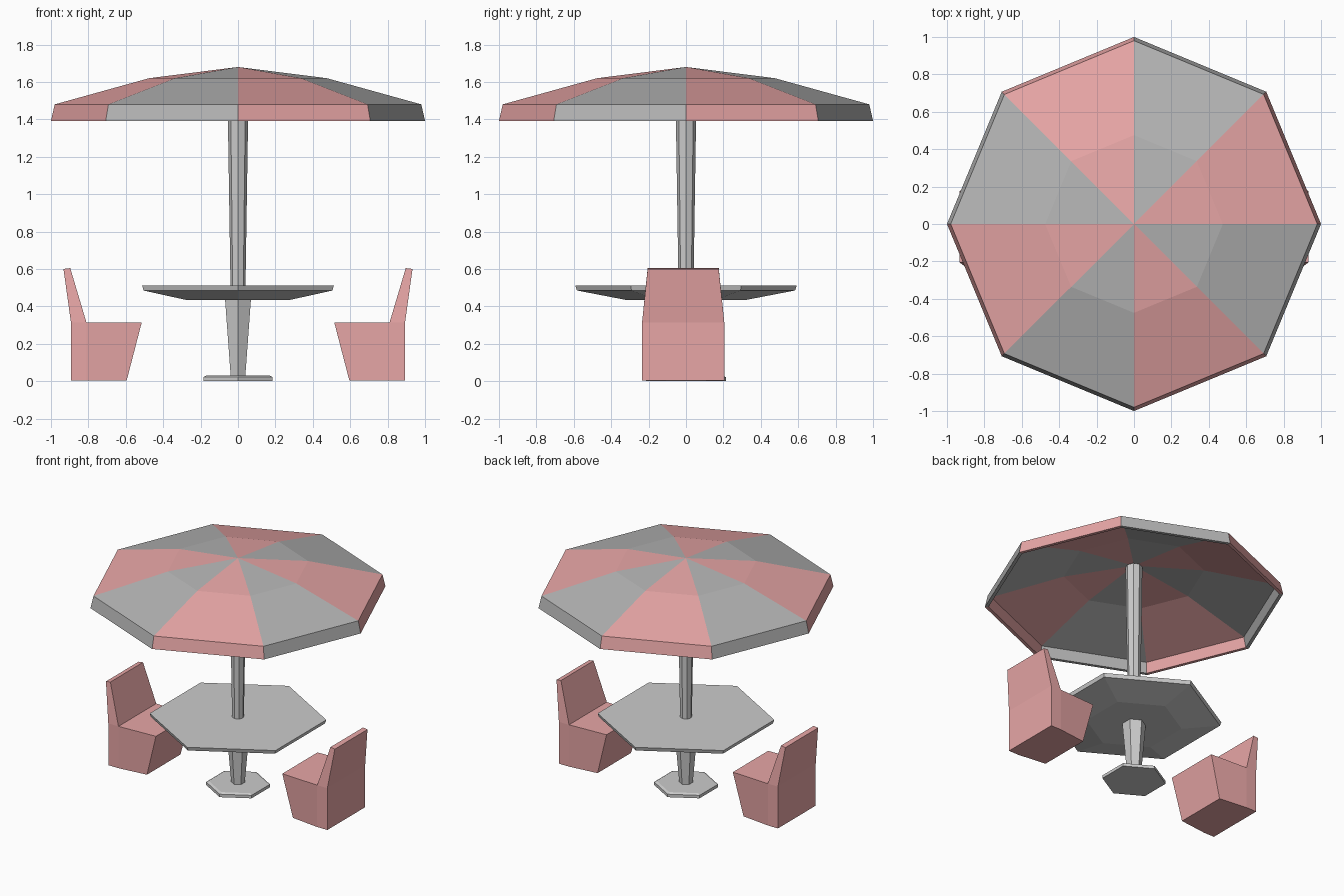
import bpy, bmesh
from math import cos, sin, tau

if "Cube" in bpy.data.objects:
    bpy.data.objects.remove(bpy.data.objects["Cube"])


def material(name, rgb):
    m = bpy.data.materials.new(name)
    m.diffuse_color = (*rgb, 1)
    m.use_nodes = True
    m.node_tree.nodes["Principled BSDF"].inputs["Base Color"].default_value = m.diffuse_color
    return m


pink = material("pink", (0.8, 0.38, 0.38))
grey = material("grey", (0.46, 0.46, 0.46))


def finish(name, bm, mats=()):
    bmesh.ops.recalc_face_normals(bm, faces=bm.faces)
    me = bpy.data.meshes.new(name)
    bm.to_mesh(me)
    bm.free()
    for m in mats:
        me.materials.append(m)
    ob = bpy.data.objects.new(name, me)
    bpy.context.collection.objects.link(ob)
    return ob


def lathe(name, profile, sides, start=0.0, mats=(), cap=True):
    """Faceted turning of (radius, z) points; radius 0 becomes a single tip.
    With two materials the sectors alternate."""
    bm = bmesh.new()
    rings = []
    for r, z in profile:
        if r == 0:
            rings.append([bm.verts.new((0, 0, z))] * sides)
        else:
            rings.append([bm.verts.new((r * cos(start + tau * i / sides),
                                        r * sin(start + tau * i / sides), z))
                          for i in range(sides)])
    for a, b in zip(rings, rings[1:]):
        for i in range(sides):
            j = (i + 1) % sides
            f = bm.faces.new(list(dict.fromkeys((a[i], a[j], b[j], b[i]))))
            f.material_index = i % 2 if len(mats) > 1 else 0
    if cap:
        bm.faces.new(rings[0])
        bm.faces.new(rings[-1])
    return finish(name, bm, mats)


def chair(name, side):
    # (x, z, half width) around the side outline
    outline = [(0.595, 0.005, 0.195), (0.81, 0.005, 0.22), (0.893, 0.005, 0.22),
               (0.893, 0.313, 0.22), (0.933, 0.60, 0.19), (0.897, 0.605, 0.19),
               (0.81, 0.313, 0.22), (0.515, 0.313, 0.205)]
    bm = bmesh.new()
    rows = [[bm.verts.new((side * x, -0.015 + s * w, z)) for x, z, w in outline]
            for s in (-1, 1)]
    for row in rows:
        for quad in ((0, 1, 6, 7), (1, 2, 3, 6), (3, 4, 5, 6)):
            bm.faces.new([row[k] for k in quad])
    a, b = rows
    n = len(outline)
    for i in range(n):
        j = (i + 1) % n
        bm.faces.new((a[i], a[j], b[j], b[i]))
    return finish(name, bm, [pink])


# Parasol canopy: thin eight-panel shell with a short valance
lathe("parasol_canopy",
      [(0, 1.68), (0.475, 1.62), (0.98, 1.48), (1.0, 1.392),
       (0.975, 1.392), (0.957, 1.465), (0.47, 1.60), (0, 1.66)],
      8, mats=[pink, grey], cap=False)

# Parasol pole, widening slightly upwards
lathe("parasol_pole", [(0.04, 0.505), (0.054, 1.40), (0.056, 1.648)], 8)

# Hexagonal table, its stem and foot
lathe("table_top", [(0.323, 0.435), (0.583, 0.485), (0.592, 0.512)], 6, tau / 12)
lathe("table_stem", [(0.045, 0.025), (0.08, 0.44)], 6, tau / 12)
lathe("table_foot", [(0.214, 0.0), (0.214, 0.022), (0.195, 0.03)], 6, tau / 12)

# Chairs facing the table
for label, s in (("left", -1), ("right", 1)):
    chair(label + "_chair", s)
